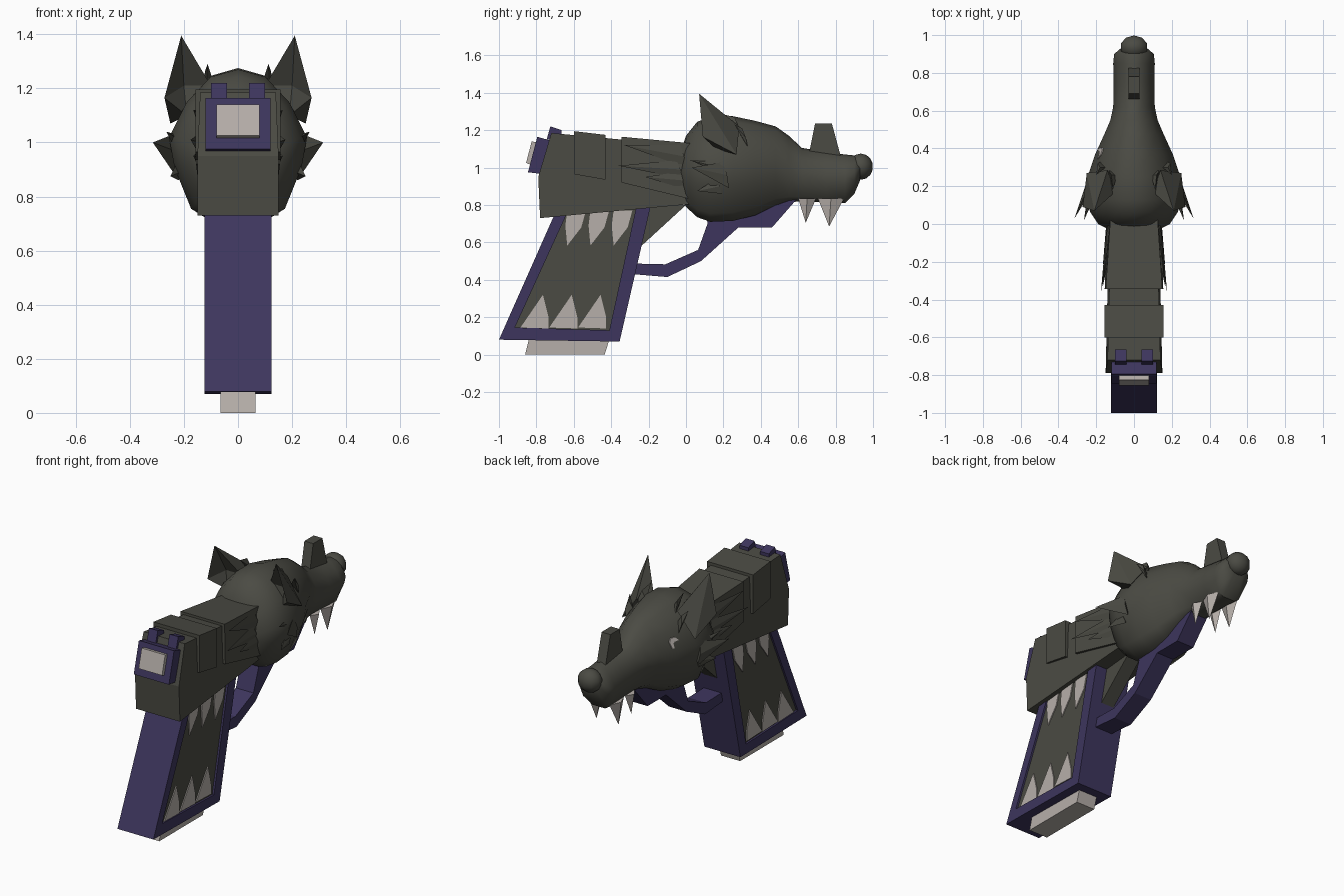
import bpy
import bmesh
from mathutils import Vector
from mathutils.bvhtree import BVHTree

cube = bpy.data.objects.get("Cube")
if cube:
    bpy.data.objects.remove(cube, do_unlink=True)


def material(name, rgb):
    m = bpy.data.materials.new(name)
    m.use_nodes = True
    m.diffuse_color = (*rgb, 1)
    bsdf = m.node_tree.nodes["Principled BSDF"]
    bsdf.inputs["Base Color"].default_value = (*rgb, 1)
    bsdf.inputs["Roughness"].default_value = 0.8
    return m


DARK = material("charcoal fur", (0.07, 0.07, 0.057))
PURPLE = material("deep purple", (0.047, 0.036, 0.11))
BONE = material("bone", (0.47, 0.43, 0.4))


def finish(bm, name, mats, mirror=False):
    bmesh.ops.recalc_face_normals(bm, faces=bm.faces)
    me = bpy.data.meshes.new(name)
    bm.to_mesh(me)
    bm.free()
    for m in mats:
        me.materials.append(m)
    ob = bpy.data.objects.new(name, me)
    bpy.context.collection.objects.link(ob)
    if mirror:
        ob.modifiers.new("mirror", "MIRROR").use_mirror_merge = False
    return ob


def loft(rings):
    """Skin equal-length rings of points and cap both ends."""
    bm = bmesh.new()
    vs = [[bm.verts.new(p) for p in r] for r in rings]
    n = len(vs[0])
    for a, b in zip(vs, vs[1:]):
        for i in range(n):
            j = (i + 1) % n
            bm.faces.new((a[i], a[j], b[j], b[i]))
    caps = [bm.faces.new(vs[0]), bm.faces.new(vs[-1])]
    return bm, caps


def ring(profile, x):
    xs = x if isinstance(x, list) else [x] * len(profile)
    return [(a, y, z) for a, (y, z) in zip(xs, profile)]


def prism(name, profile, w, mat):
    """Side profile in (y, z) spread to half width w, one value or one per point."""
    neg = [-v for v in w] if isinstance(w, list) else -w
    bm, _ = loft([ring(profile, neg), ring(profile, w)])
    return finish(bm, name, [mat])


def plate(name, profile, x0, x1, mat):
    bm, _ = loft([ring(profile, x0), ring(profile, x1)])
    return finish(bm, name, [mat], mirror=True)


def hull(name, points, mat):
    bm = bmesh.new()
    for p in points:
        bm.verts.new(p)
    bmesh.ops.convex_hull(bm, input=bm.verts)
    return finish(bm, name, [mat], mirror=True)


# Grip frame with recessed side panels
outer = [(-1.0, 0.08), (-0.355, 0.07), (-0.19, 0.79), (-0.685, 0.79)]
inner = [(-0.915, 0.145), (-0.41, 0.13), (-0.268, 0.78), (-0.625, 0.78)]
W, D = 0.123, 0.012
bm, caps = loft([ring(inner, D - W), ring(inner, -W), ring(outer, -W),
                 ring(outer, W), ring(inner, W), ring(inner, W - D)])
for f in caps:
    f.material_index = 1
finish(bm, "grip", [PURPLE, DARK])

# Fangs painted on the grip panels
for i in range(3):
    t = 0.124 * i
    plate(f"grip_upper_tooth_{i}", [(-0.645 + t, 0.69), (-0.635 + t, 0.77), (-0.535 + t, 0.77),
          (-0.56 + t, 0.68), (-0.635 + t, 0.583)], W - D - 0.002, W - D + 0.006, BONE)
    t = 0.154 * i
    plate(f"grip_lower_tooth_{i}", [(-0.885 + t, 0.145), (-0.735 + t, 0.14), (-0.735 + t, 0.2),
          (-0.765 + t, 0.32), (-0.83 + t, 0.225)], W - D - 0.002, W - D + 0.006, BONE)

prism("magazine_base", [(-0.86, 0), (-0.435, 0), (-0.41, 0.08), (-0.84, 0.08)], 0.065, BONE)

# Slide and its raised bands
prism("slide", [(-0.78, 0.73), (-0.79, 0.95), (-0.72, 1.185), (0.08, 1.11), (0.08, 0.81)],
      [0.15, 0.15, 0.14, 0.12, 0.13], DARK)
prism("slide_rear_band", [(-0.6, 0.965), (-0.43, 0.935), (-0.43, 1.175), (-0.6, 1.195)],
      0.157, DARK)
prism("slide_front_band", [(-0.345, 0.92), (0.03, 0.83), (0.03, 1.13), (-0.345, 1.165)],
      [0.155, 0.145, 0.125, 0.15], DARK)

# Rear plate and sights
prism("rear_plate", [(-0.845, 0.975), (-0.76, 0.965), (-0.71, 1.14), (-0.795, 1.165)],
      0.12, PURPLE)
prism("rear_inset", [(-0.855, 1.025), (-0.83, 1.015), (-0.795, 1.135), (-0.825, 1.14)],
      0.08, BONE)
plate("rear_sight", [(-0.745, 1.15), (-0.665, 1.15), (-0.665, 1.2), (-0.725, 1.22)],
      0.04, 0.1, PURPLE)
prism("front_sight", [(0.655, 1.06), (0.69, 1.235), (0.78, 1.235), (0.83, 1.05)], 0.03, DARK)

# Trigger guard running into the lower jaw, and trigger
prism("trigger_guard", [(-0.28, 0.43), (-0.1, 0.415), (0.08, 0.5), (0.28, 0.68), (0.46, 0.68),
      (0.6, 0.84), (0.1, 0.84), (0.115, 0.7), (0.065, 0.56), (-0.11, 0.483), (-0.28, 0.487)],
      0.06, PURPLE)
prism("trigger", [(-0.24, 0.58), (0.0, 0.8), (-0.22, 0.8)], 0.045, DARK)

# Wolf head: cross-sections given as y, bottom, top, half width
half = [(0, 1), (0.4, 0.95), (0.75, 0.78), (1, 0.55), (0.92, 0.35), (0.68, 0.08), (0.4, 0), (0, 0)]
section = half + [(-x, z) for x, z in half[-2:0:-1]]
stations = [(-0.03, 0.84, 1.08, 0.13), (0, 0.79, 1.17, 0.19), (0.06, 0.735, 1.245, 0.23),
            (0.13, 0.71, 1.27, 0.255), (0.25, 0.715, 1.275, 0.245), (0.37, 0.745, 1.25, 0.205),
            (0.48, 0.8, 1.22, 0.155), (0.55, 0.815, 1.17, 0.125), (0.62, 0.82, 1.105, 0.11),
            (0.75, 0.815, 1.085, 0.108), (0.85, 0.81, 1.07, 0.11), (0.9, 0.86, 1.065, 0.105),
            (0.93, 0.93, 1.05, 0.07)]
bm, _ = loft([[(x * w, y, b + z * (t - b)) for x, z in section] for y, b, t, w in stations])
bmesh.ops.recalc_face_normals(bm, faces=bm.faces)
skin = BVHTree.FromBMesh(bm)
head = finish(bm, "head", [DARK])

# Nose
bm = bmesh.new()
bmesh.ops.create_uvsphere(bm, u_segments=10, v_segments=7, radius=1)
for v in bm.verts:
    v.co = Vector((v.co.x * 0.075, 0.935 + v.co.y * 0.065, 1.005 + v.co.z * 0.07))
nose = finish(bm, "nose", [DARK])

for ob in (head, nose):
    bpy.ops.object.select_all(action="DESELECT")
    ob.select_set(True)
    bpy.context.view_layer.objects.active = ob
    bpy.ops.object.shade_smooth_by_angle(angle=0.75)

# Ears cupped toward the rear
tip = (0.21, 0.07, 1.395)
rim = [(0.1, 0.17, 1.21), (0.19, 0.16, 1.1), (0.272, 0.09, 1.165)]
back = [(0.25, 0.27, 1.07), (0.14, 0.285, 1.22)]
bm = bmesh.new()
t, a, b, c, d, e = [bm.verts.new(p) for p in (tip, *rim, *back)]
cup = bm.verts.new((0.2, 0.17, 1.21))
for f in ((t, a, cup), (a, b, cup), (b, c, cup), (c, t, cup),
          (t, c, d), (t, d, e), (t, e, a), (c, b, d), (a, e, b), (b, e, d)):
    bm.faces.new(f)
finish(bm, "ear", [DARK], mirror=True)

# Fur tufts: root centre, tip, root height
tufts = [((0.24, 0.2, 0.96), (0.315, 0.03, 1.0), 0.07),
         ((0.22, 0.16, 0.9), (0.25, 0.06, 0.875), 0.04),
         ((0.23, 0.16, 1.0), (0.265, 0.02, 1.04), 0.03),
         ((0.12, 0.26, 1.22), (0.112, 0.18, 1.29), 0.05),
         ((0.18, 0.3, 1.16), (0.2, 0.26, 1.23), 0.05),
         ((0.13, -0.03, 1.06), (0.165, -0.33, 1.12), 0.06),
         ((0.135, -0.05, 0.99), (0.175, -0.36, 1.01), 0.05),
         ((0.135, -0.02, 0.93), (0.165, -0.22, 0.95), 0.05)]
for i, ((x, y, z), end, h) in enumerate(tufts):
    hull(f"fur_tuft_{i}", [(x, y, z + h), (x, y + 0.03, z - h), (x - 0.03, y, z),
                           (x + 0.012, y + 0.02, z), end], DARK)

# Fangs under the snout
for name, y0, y1, ty, tz in (("rear_fang", 0.6, 0.695, 0.64, 0.705),
                             ("front_fang", 0.705, 0.845, 0.765, 0.685)):
    m = (y0 + y1) / 2
    hull(name, [(0.07, y0, 0.835), (0.07, y1, 0.835), (0.1, m, 0.835), (0.04, m, 0.835),
                (0.075, ty, tz)], BONE)

# Crescent eye mark laid on one side of the head
arc = [(0.345, 1.08), (0.365, 1.1), (0.39, 1.1), (0.405, 1.08), (0.4, 1.045),
       (0.388, 1.045), (0.385, 1.07), (0.375, 1.078)]
hits = [skin.ray_cast(Vector((-1, y, z)), Vector((1, 0, 0)))[0] for y, z in arc]
bm, _ = loft([[p + Vector((dx, 0, 0)) for p in hits] for dx in (-0.006, 0.002)])
finish(bm, "eye_mark", [BONE])
